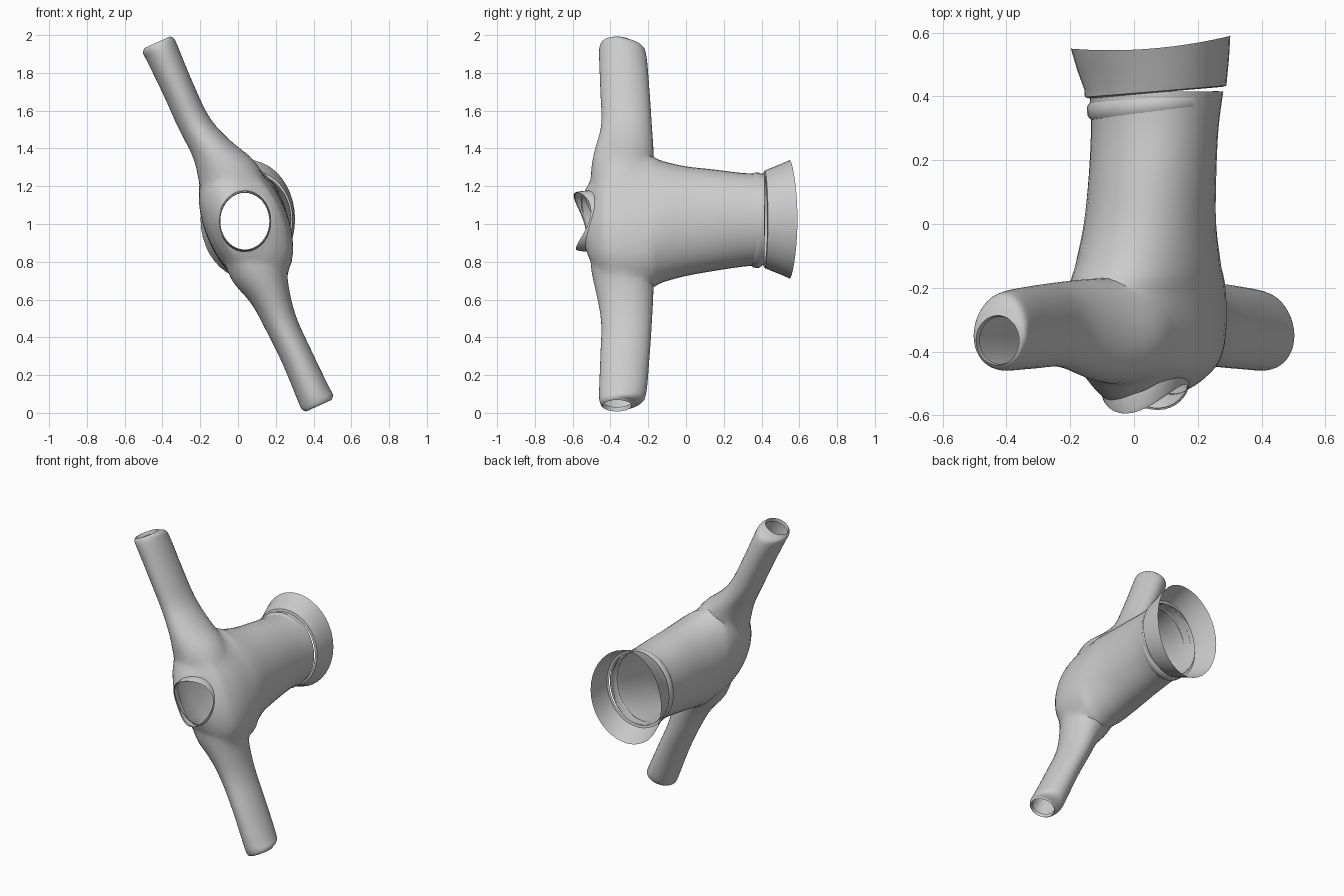
import bpy, bmesh, math
from mathutils import Vector

if "Cube" in bpy.data.objects:
    bpy.data.objects.remove(bpy.data.objects["Cube"])

SIDES = 40
ANGLES = [2 * math.pi * i / SIDES for i in range(SIDES)]


def spline(stations, steps=4):
    """Smoothly interpolate station tuples (Catmull-Rom)."""
    out = []
    n = len(stations)
    for i in range(n - 1):
        p = [stations[max(0, min(n - 1, i + k))] for k in (-1, 0, 1, 2)]
        for s in range(steps):
            t = s / steps
            out.append(tuple(
                0.5 * (2 * b + (c - a) * t + (2 * a - 5 * b + 4 * c - d) * t * t
                       + (3 * b - a - 3 * c + d) * t ** 3)
                for a, b, c, d in zip(*p)))
    out.append(stations[-1])
    return out


def loft(name, rings, caps=False):
    """Skin a list of point rings into a tube object."""
    bm = bmesh.new()
    loops = [[bm.verts.new(p) for p in r] for r in rings]
    for a, b in zip(loops, loops[1:]):
        for i in range(SIDES):
            j = (i + 1) % SIDES
            bm.faces.new((a[i], a[j], b[j], b[i]))
    if caps:
        bm.faces.new(loops[0])
        bm.faces.new(loops[-1])
    bmesh.ops.recalc_face_normals(bm, faces=bm.faces)
    me = bpy.data.meshes.new(name)
    bm.to_mesh(me)
    bm.free()
    ob = bpy.data.objects.new(name, me)
    bpy.context.collection.objects.link(ob)
    return ob


def body_ring(y, cx, cz, rx, rz, shear=0.0, bend=None):
    """Sheared ellipse across the body axis; bend(c, s) shifts y round the ring."""
    pts = []
    for a in ANGLES:
        c, s = math.cos(a), math.sin(a)
        dy = bend(c, s) if bend else 0
        pts.append(Vector((cx + rx * c - shear * rz * s, y + dy, cz + rz * s)))
    return pts


def sleeve_ring(side, x, z, y, w, d):
    """Ring across the slanted sleeve; side = 1 upper, -1 lower."""
    tilt = Vector((0.91, 0, 0.41))
    c = Vector((side * x, y, 1.0 + side * z))
    return [c + tilt * w * math.cos(a) + Vector((0, d * math.sin(a), 0)) for a in ANGLES]


def smooth(ob):
    bpy.ops.object.select_all(action='DESELECT')
    ob.select_set(True)
    bpy.context.view_layer.objects.active = ob
    bpy.ops.object.shade_smooth_by_angle(angle=math.radians(40))


# Garment body: y, centre x, centre z, half width, half height, shear
def chest_ring(y, *s):
    twist = max(0, -0.44 - y) * 0.6
    return body_ring(y, *s, lambda c, q: twist * c * (q + 0.3))


body = loft("garment_body", [chest_ring(*s) for s in spline([
    (0.415, 0.070, 1.025, 0.210, 0.242, 0.0),
    (0.30, 0.065, 1.022, 0.200, 0.248, 0.0),
    (0.15, 0.058, 1.020, 0.200, 0.268, 0.03),
    (0.00, 0.050, 1.015, 0.207, 0.290, 0.07),
    (-0.12, 0.045, 1.012, 0.222, 0.320, 0.15),
    (-0.20, 0.042, 1.010, 0.230, 0.352, 0.24),
    (-0.33, 0.042, 1.010, 0.228, 0.350, 0.28),
    (-0.43, 0.042, 1.010, 0.205, 0.320, 0.30),
    (-0.49, 0.040, 1.012, 0.165, 0.240, 0.20),
    (-0.52, 0.036, 1.015, 0.135, 0.155, 0.0)])], caps=True)

# Sleeves: x, height from middle, y, half width, half depth
SLEEVE = [(-0.425, 0.955, -0.365, 0.082, 0.085),
          (-0.418, 0.938, -0.345, 0.092, 0.112),
          (-0.395, 0.890, -0.335, 0.090, 0.125),
          (-0.310, 0.700, -0.323, 0.084, 0.130),
          (-0.225, 0.520, -0.315, 0.088, 0.134)]
SHOULDER = {1: [(-0.130, 0.385, -0.330, 0.112, 0.158),
                (-0.050, 0.260, -0.338, 0.165, 0.168),
                (0.020, 0.120, -0.340, 0.150, 0.150)],
            -1: [(-0.165, 0.365, -0.325, 0.112, 0.152),
                 (-0.105, 0.230, -0.338, 0.160, 0.168),
                 (-0.050, 0.080, -0.340, 0.150, 0.150)]}
sleeves = []
for side, label in ((1, "upper"), (-1, "lower")):
    rings = spline(SLEEVE + SHOULDER[side])
    sl = loft(label + "_sleeve", [sleeve_ring(side, *s) for s in rings], caps=True)
    sleeves.append(sl)
    mod = body.modifiers.new("join", 'BOOLEAN')
    mod.operation = 'UNION'
    mod.solver = 'EXACT'
    mod.object = sl

# Bake the join, then open the neck, hem and cuffs by deleting the end caps
deps = bpy.context.evaluated_depsgraph_get()
joined = bpy.data.meshes.new_from_object(body.evaluated_get(deps))
body.modifiers.clear()
body.data = joined
for sl in sleeves:
    bpy.data.objects.remove(sl)
bm = bmesh.new()
bm.from_mesh(joined)
bmesh.ops.delete(bm, geom=[f for f in bm.faces if len(f.verts) >= SIDES - 4], context='FACES')
# Soften the shoulder seams
near = [v for v in bm.verts if v.co.y < -0.19 and 0.2 < abs(v.co.z - 1.0) < 0.5
        and not v.is_boundary]
for _ in range(6):
    bmesh.ops.smooth_vert(bm, verts=near, factor=0.4, use_axis_x=True,
                          use_axis_y=True, use_axis_z=True)
bm.to_mesh(joined)
bm.free()
smooth(body)

# Folded-in cuffs
for side, label in ((1, "upper"), (-1, "lower")):
    smooth(loft(label + "_cuff", [sleeve_ring(side, *s) for s in (
        SLEEVE[0],
        (-0.428, 0.962, -0.365, 0.074, 0.078),
        (-0.420, 0.940, -0.365, 0.070, 0.074))]))


# Flared hem band with a slanted rim
def rim(c, s):
    return 0.02 * c + 0.02 * c * c - 0.01


def seam(c, s):
    return 0.018 * c


smooth(loft("hem_band", [
    body_ring(0.412, 0.068, 1.025, 0.208, 0.240, 0, seam),
    body_ring(0.416, 0.068, 1.025, 0.222, 0.258, 0, seam),
    body_ring(0.440, 0.068, 1.025, 0.224, 0.268, 0, seam),
    body_ring(0.500, 0.060, 1.025, 0.238, 0.292, 0, seam),
    body_ring(0.560, 0.052, 1.025, 0.250, 0.314, 0, rim)]))

# Gathered fold just ahead of the hem
smooth(loft("hem_fold", [body_ring(y, 0.063, 1.020, 0.203 + k, 0.245 + k, 0, seam)
                         for y, k in ((0.345, -0.004), (0.358, 0.006), (0.385, 0.008), (0.40, -0.002))]))


# Upright collar band, twisted so that opposite corners stand forward
def dip(c, s):
    return 0.02 * c * c - 0.03 * s * s + 0.05 * c * s + 0.015 * c


smooth(loft("collar", [
    body_ring(-0.490, 0.036, 1.015, 0.142, 0.162, 0, dip),
    body_ring(-0.535, 0.036, 1.015, 0.139, 0.158, 0, dip),
    body_ring(-0.548, 0.036, 1.015, 0.134, 0.153, 0, dip),
    body_ring(-0.542, 0.036, 1.015, 0.130, 0.150, 0, dip)]))
